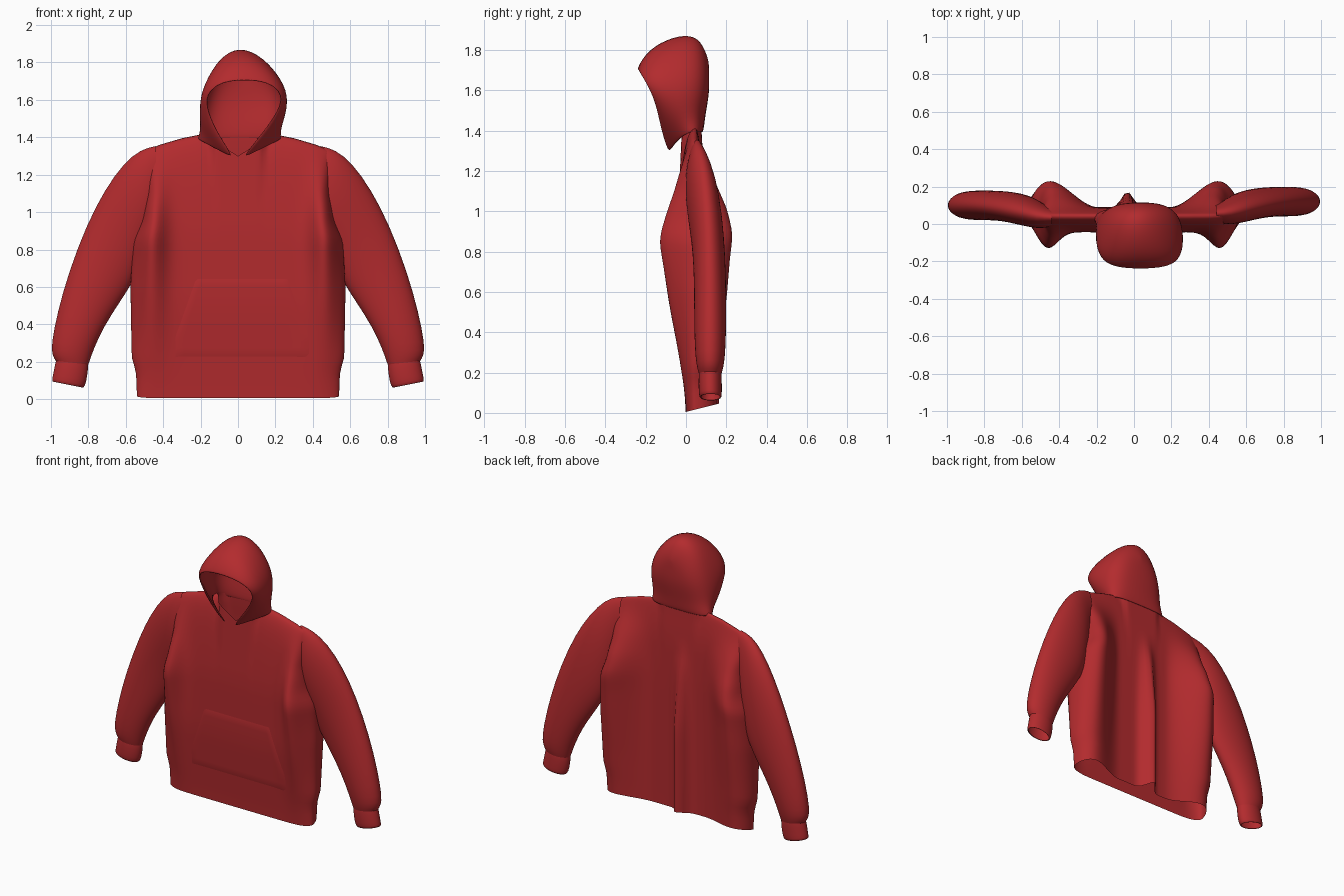
import bpy, bmesh, math

if "Cube" in bpy.data.objects:
    bpy.data.objects.remove(bpy.data.objects["Cube"])

red = bpy.data.materials.new("red fabric")
red.diffuse_color = (0.45, 0.024, 0.027, 1)
red.use_nodes = True
red.node_tree.nodes["Principled BSDF"].inputs["Base Color"].default_value = red.diffuse_color


def interp(table, t):
    """Interpolate a list of (t, value) pairs."""
    if t <= table[0][0]:
        return table[0][1]
    for (a, p), (b, q) in zip(table, table[1:]):
        if t <= b:
            k = (t - a) / (b - a)
            return p + (q - p) * k
    return table[-1][1]


def soft(table, t, r=.07):
    """Interpolate with rounded corners."""
    return sum(interp(table, t + r * k) for k in (-1, -.5, 0, .5, 1)) / 5


def smooth(a, b, t):
    k = min(1, max(0, (t - a) / (b - a)))
    return k * k * (3 - 2 * k)


def loft(name, rings, closed=True, subdiv=0, thickness=0):
    """Skin a list of equal-length point rings."""
    bm = bmesh.new()
    rows = [[bm.verts.new(p) for p in r] for r in rings]
    n = len(rows[0])
    for a, b in zip(rows, rows[1:]):
        for i in range(n if closed else n - 1):
            j = (i + 1) % n
            bm.faces.new((a[i], a[j], b[j], b[i]))
    bmesh.ops.remove_doubles(bm, verts=bm.verts, dist=0.0005)
    bmesh.ops.recalc_face_normals(bm, faces=bm.faces)
    mesh = bpy.data.meshes.new(name)
    bm.to_mesh(mesh)
    bm.free()
    for p in mesh.polygons:
        p.use_smooth = True
    mesh.materials.append(red)
    ob = bpy.data.objects.new(name, mesh)
    bpy.context.collection.objects.link(ob)
    if thickness:
        m = ob.modifiers.new("thickness", 'SOLIDIFY')
        m.thickness, m.offset = thickness, 0
    if subdiv:
        m = ob.modifiers.new("smooth", 'SUBSURF')
        m.levels = m.render_levels = subdiv
    return ob


# Body profiles by height
WIDTH = [(0, .54), (.14, .545), (.21, .568), (.6, .575), (.85, .56), (.95, .515), (1.1, .49), (1.42, .5)]
FRONT = [(0, 0), (.2, -.015), (.5, -.04), (.9, -.045), (1.2, -.03), (1.42, -.02)]
FRONT_LOBE = [(0, 0), (.2, .012), (.4, .035), (.6, .065), (.9, .12), (1.05, .09), (1.2, .04), (1.35, 0)]
BACK = [(0, .08), (.9, .09), (1.2, .09), (1.42, .075)]
BACK_LOBE = [(0, .09), (.3, .11), (.8, .16), (.95, .19), (1.1, .13), (1.2, .07), (1.32, 0)]
BACK_RIDGE = [(0, .09), (.6, .085), (1.0, .035), (1.15, 0)]
SHOULDER = [(0, 1.42), (.2, 1.415), (.3, 1.395), (.42, 1.36), (.5, 1.325)]
NECKLINE = [(0, 1.30), (.08, 1.35), (.15, 1.395), (.2, 1.415), (.3, 1.395), (.42, 1.36), (.5, 1.325)]
MID = .045


def front_y(x, z):
    lobe = math.exp(-((abs(x) - .47) / .08) ** 2)
    return soft(FRONT, z) - soft(FRONT_LOBE, z) * lobe


def back_y(x, z):
    lobe = smooth(.19, .5, abs(x))
    ridge = math.exp(-((x + .035) / .045) ** 2)
    return soft(BACK, z) + soft(BACK_LOBE, z) * lobe + soft(BACK_RIDGE, z) * ridge


def body_point(u, v, back):
    ax = abs(u) * .5
    top = interp(SHOULDER if back else NECKLINE, ax)
    z = .005 + (top - .005) * v
    x = soft(WIDTH, z, .025) * u
    y = back_y(x, z) if back else front_y(x, z)
    side = math.sqrt(max(0, 1 - abs(u) ** 8))
    close = math.sqrt(max(0, 1 - v ** 10))
    close = max(close, 1 - smooth(.12, .19, ax))
    y = MID + (y - MID) * side * close
    return (x, y, z + max(0, y) * .25 * (1 - v) ** 3)


# Body: front and back panels meeting at the sides and shoulders
N, M = 72, 44
us = [math.sin(math.pi / 2 * (2 * i / N - 1)) for i in range(N + 1)]
rings = []
for k in range(M + 1):
    v = 1 - (1 - k / M) ** 1.4
    rings.append([body_point(u, v, False) for u in us] +
                 [body_point(u, v, True) for u in us[-2:0:-1]])
loft("body", rings)

# Front pouch pocket, lying close on the body
rows = []
for k in range(15):
    z = .21 + .45 * k / 14
    half = interp([(.21, .37), (.33, .37), (.66, .25)], z)
    row = []
    for i in range(25):
        x = .02 + half * (i / 12 - 1)
        edge = k in (0, 14) or i in (0, 24)
        row.append((x, front_y(x, z) + (.004 if edge else -.003), z))
    rows.append(row)
loft("front_pocket", rows, closed=False)


def tube(name, side, sections):
    """Oval tube; section = outer x, z, inner x, z, centre y, half depth."""
    rings = []
    for ox, oz, ix, iz, cy, d in sections:
        ring = []
        for i in range(24):
            a = 2 * math.pi * i / 24
            c = (1 + math.cos(a)) / 2
            ring.append((side * (ix + (ox - ix) * c), cy + .01 * side + d * math.sin(a),
                         iz + (oz - iz) * c))
        rings.append(ring)
    loft(name, rings, subdiv=1)


# Sleeves and ribbed cuffs, one per side
SLEEVE = [
    (.44, 1.355, .43, 1.02, .045, .045), (.52, 1.338, .45, .95, .05, .065),
    (.61, 1.265, .48, .86, .07, .08), (.712, 1.125, .51, .75, .09, .082),
    (.812, .93, .55, .64, .105, .08), (.905, .685, .63, .52, .11, .08),
    (.968, .46, .715, .39, .11, .08), (1.0, .29, .77, .27, .11, .075),
    (.994, .235, .79, .21, .11, .065), (.976, .205, .80, .185, .11, .057)]
CUFF = [
    (.972, .212, .802, .192, .11, .055), (.978, .19, .80, .165, .11, .058),
    (.99, .13, .81, .09, .11, .058), (.997, .092, .825, .058, .112, .056),
    (.987, .095, .833, .063, .112, .047)]
for side, label in ((-1, "left"), (1, "right")):
    tube(label + "_sleeve", side, SLEEVE)
    tube(label + "_cuff", side, CUFF)

# Hood: arches from the front rim to the back seam, (half width, y, z) base to crown
HOOD = [
    [(.012, -.085, 1.28), (.11, -.125, 1.41), (.19, -.15, 1.54), (.205, -.195, 1.63), (.13, -.235, 1.692), (0, -.242, 1.705)],
    [(.07, -.07, 1.31), (.185, -.095, 1.44), (.23, -.125, 1.56), (.224, -.16, 1.66), (.13, -.18, 1.775), (0, -.185, 1.81)],
    [(.19, -.02, 1.37), (.222, -.03, 1.46), (.236, -.05, 1.57), (.21, -.06, 1.69), (.12, -.06, 1.825), (0, -.06, 1.88)],
    [(.235, .035, 1.395), (.205, .04, 1.47), (.212, .045, 1.58), (.185, .045, 1.70), (.11, .045, 1.825), (0, .045, 1.89)],
    [(.18, .075, 1.39), (.145, .075, 1.47), (.15, .095, 1.58), (.13, .095, 1.68), (.07, .09, 1.775), (0, .085, 1.815)],
    [(.08, .08, 1.39), (.07, .085, 1.47), (.07, .107, 1.58), (.06, .107, 1.67), (.03, .105, 1.73), (0, .102, 1.76)],
    [(0, .08, 1.39), (0, .088, 1.47), (0, .109, 1.58), (0, .109, 1.66), (0, .108, 1.71), (0, .106, 1.73)]]


def lean(z):
    return interp([(1.3, .0), (1.42, .01), (1.6, .035), (1.75, .035), (1.87, .01)], z)


arches = []
for arch in HOOD:
    left = [(lean(z) - w, y, z) for w, y, z in arch]
    right = [(lean(z) + w, y, z) for w, y, z in arch[-2::-1]]
    arches.append(left + right)
loft("hood", arches, closed=False, subdiv=2, thickness=.014)
